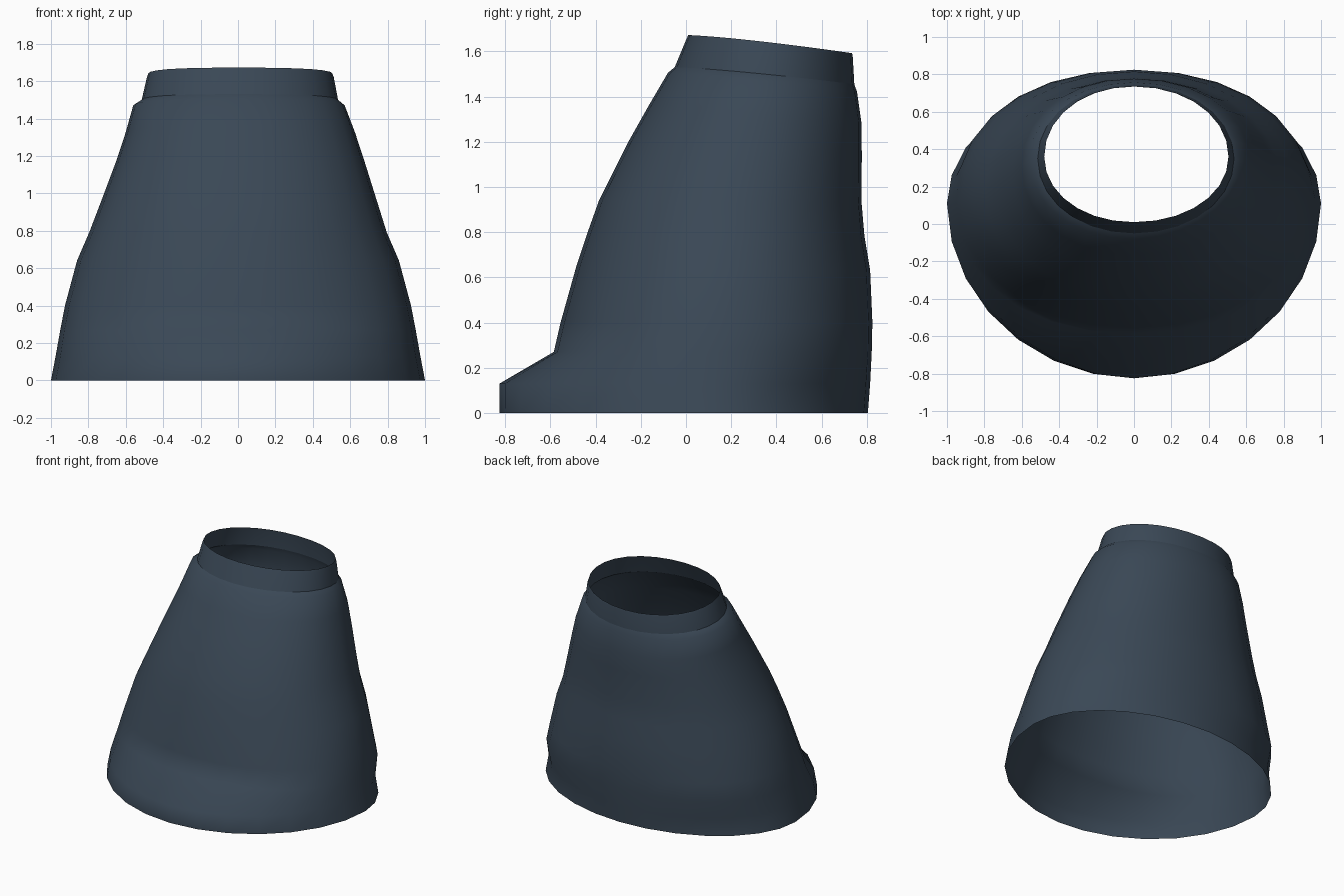
import bpy
import bmesh
from math import cos, sin, pi, radians, copysign

cube = bpy.data.objects.get("Cube")
if cube:
    bpy.data.objects.remove(cube, do_unlink=True)

SIDES = 28
SLATE = (0.042, 0.064, 0.092, 1)

cloth = bpy.data.materials.new("dark slate cloth")
cloth.use_nodes = True
cloth.diffuse_color = SLATE
cloth.node_tree.nodes["Principled BSDF"].inputs["Base Color"].default_value = SLATE


def ring(bm, z_front, z_back, left, right, front, back, widest, square):
    """Egg-shaped loop, tilted from front to back; square above 2 is boxier."""
    verts = []
    for i in range(SIDES):
        a = 2 * pi * i / SIDES
        c, s = (copysign(abs(v) ** (2 / square), v) for v in (cos(a), sin(a)))
        x = c * (left if c > 0 else right)
        y = widest + s * ((back - widest) if s > 0 else (widest - front))
        t = max(0, (y - front) / (back - front)) ** 1.3
        verts.append(bm.verts.new((x, y, z_front + (z_back - z_front) * t)))
    return verts


def loft(name, rings):
    bm = bmesh.new()
    loops = [ring(bm, *r) for r in rings]
    for low, high in zip(loops, loops[1:]):
        for i in range(SIDES):
            j = (i + 1) % SIDES
            bm.faces.new((low[i], low[j], high[j], high[i]))
    mesh = bpy.data.meshes.new(name)
    bm.to_mesh(mesh)
    bm.free()
    mesh.materials.append(cloth)
    obj = bpy.data.objects.new(name, mesh)
    bpy.context.collection.objects.link(obj)
    bpy.ops.object.select_all(action="DESELECT")
    obj.select_set(True)
    bpy.context.view_layer.objects.active = obj
    bpy.ops.object.shade_smooth_by_angle(angle=radians(85))


# Each ring: front height, back height, left, right, front, back, widest y, squareness
seam = (1.53, 1.455, 0.535, 0.515, -0.05, 0.745, 0.35, 2.05)

# Flared body with a projecting front hem
loft("skirt_body", [
    (0, 0, 1.0, 1.0, -0.825, 0.805, 0.11, 1.97),
    (0.13, 0.13, 0.975, 0.975, -0.825, 0.815, 0.11, 1.93),
    (0.27, 0.27, 0.95, 0.95, -0.585, 0.822, 0.12, 2.2),
    (0.4, 0.4, 0.925, 0.925, -0.555, 0.825, 0.13, 2.1),
    (0.65, 0.63, 0.86, 0.86, -0.485, 0.815, 0.16, 2.05),
    (0.8, 0.78, 0.795, 0.795, -0.435, 0.79, 0.18, 2.1),
    (0.94, 0.93, 0.75, 0.74, -0.385, 0.777, 0.21, 2.12),
    (1.2, 1.14, 0.675, 0.65, -0.255, 0.778, 0.27, 2.12),
    (1.36, 1.28, 0.625, 0.6, -0.165, 0.777, 0.31, 2.1),
    (1.505, 1.42, 0.57, 0.56, -0.08, 0.757, 0.34, 2.05),
    seam,
])

# Narrow waistband
loft("waistband", [
    seam,
    (1.65, 1.575, 0.512, 0.487, 0.0, 0.738, 0.36, 2.05),
    (1.672, 1.592, 0.505, 0.48, 0.01, 0.735, 0.36, 2.05),
])
